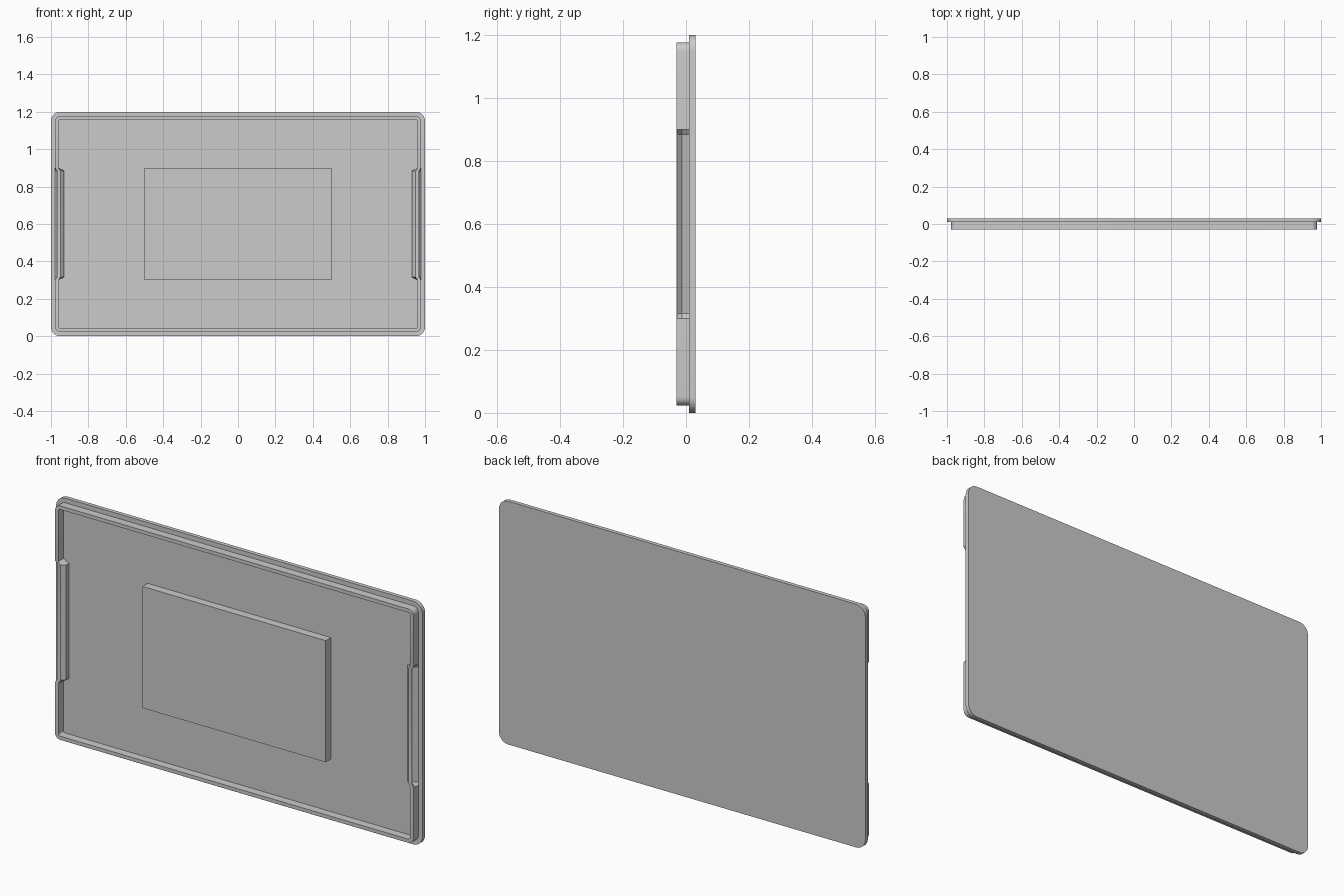
import bpy, bmesh, math
from mathutils import Vector

cube = bpy.data.objects.get("Cube")
if cube:
    bpy.data.objects.remove(cube, do_unlink=True)

grey = bpy.data.materials.new("light_grey")
grey.use_nodes = True
colour = (0.6, 0.6, 0.6, 1)
grey.diffuse_color = colour
grey.node_tree.nodes["Principled BSDF"].inputs["Base Color"].default_value = colour

MID = 0.6          # height of the panel centre
FRONT, BACK = -0.03, 0.01


def finish(bm, name):
    bmesh.ops.recalc_face_normals(bm, faces=bm.faces)
    mesh = bpy.data.meshes.new(name)
    bm.to_mesh(mesh)
    bm.free()
    mesh.materials.append(grey)
    obj = bpy.data.objects.new(name, mesh)
    bpy.context.collection.objects.link(obj)
    bpy.ops.object.select_all(action="DESELECT")
    obj.select_set(True)
    bpy.context.view_layer.objects.active = obj
    bpy.ops.object.shade_smooth_by_angle(angle=math.radians(25))
    return obj


def corner_arcs(half_x, half_z, radius, steps=8):
    """Corner centre and outward direction for each station of a rounded outline."""
    for i, (sx, sz) in enumerate([(1, 1), (-1, 1), (-1, -1), (1, -1)]):
        centre = Vector((sx * (half_x - radius), 0, MID + sz * (half_z - radius)))
        for k in range(steps + 1):
            a = math.pi / 2 * (i + k / steps)
            yield centre, Vector((math.cos(a), 0, math.sin(a)))


def bridge(bm, rings):
    for a, b in zip(rings, rings[1:] + rings[:1]):
        for k in range(len(a)):
            n = (k + 1) % len(a)
            bm.faces.new((a[k], a[n], b[n], b[k]))


# Back panel with rounded corners
bm = bmesh.new()
outline = [bm.verts.new(c + d * 0.05 + Vector((0, BACK, 0)))
           for c, d in corner_arcs(1, 0.6, 0.05)]
face = bm.faces.new(outline)
moved = bmesh.ops.extrude_face_region(bm, geom=[face])["geom"]
bmesh.ops.translate(bm, vec=(0, 0.02, 0),
                    verts=[v for v in moved if isinstance(v, bmesh.types.BMVert)])
finish(bm, "back_panel")

# Rim wall: sections are (inset, depth), bent inward along the side grips
WALL, GROOVE, RADIUS = 0.018, -0.012, 0.028
plain = [(0, FRONT), (0, GROOVE), (0, BACK),
         (WALL, BACK), (WALL, GROOVE), (WALL, FRONT)]
grip = [(0.01, -0.027), (0.024, GROOVE), (0, BACK),
        (0.048, BACK), (0.048, GROOVE), (0.028, -0.027)]

bm = bmesh.new()
rings = []


def add_section(centre, direction, section):
    rings.append([bm.verts.new(centre + direction * (RADIUS - inset) + Vector((0, y, 0)))
                  for inset, y in section])


def add_grip(side):
    for dz, section in ((0.3, plain), (0.284, grip), (-0.284, grip), (-0.3, plain)):
        add_section(Vector((side * (0.978 - RADIUS), 0, MID - side * dz)),
                    Vector((side, 0, 0)), section)


stations = list(corner_arcs(0.978, 0.577, RADIUS))
add_grip(1)
for i, (centre, direction) in enumerate(stations):
    add_section(centre, direction, plain)
    if i == len(stations) // 2 - 1:
        add_grip(-1)
bridge(bm, rings)
finish(bm, "rim_with_side_grips")

# Raised block in the middle of the front
bm = bmesh.new()
bmesh.ops.create_cube(bm, size=1)
bmesh.ops.scale(bm, vec=(1, BACK - FRONT, 0.6), verts=bm.verts)
bmesh.ops.translate(bm, vec=(0, (BACK + FRONT) / 2, MID), verts=bm.verts)
finish(bm, "centre_block")
